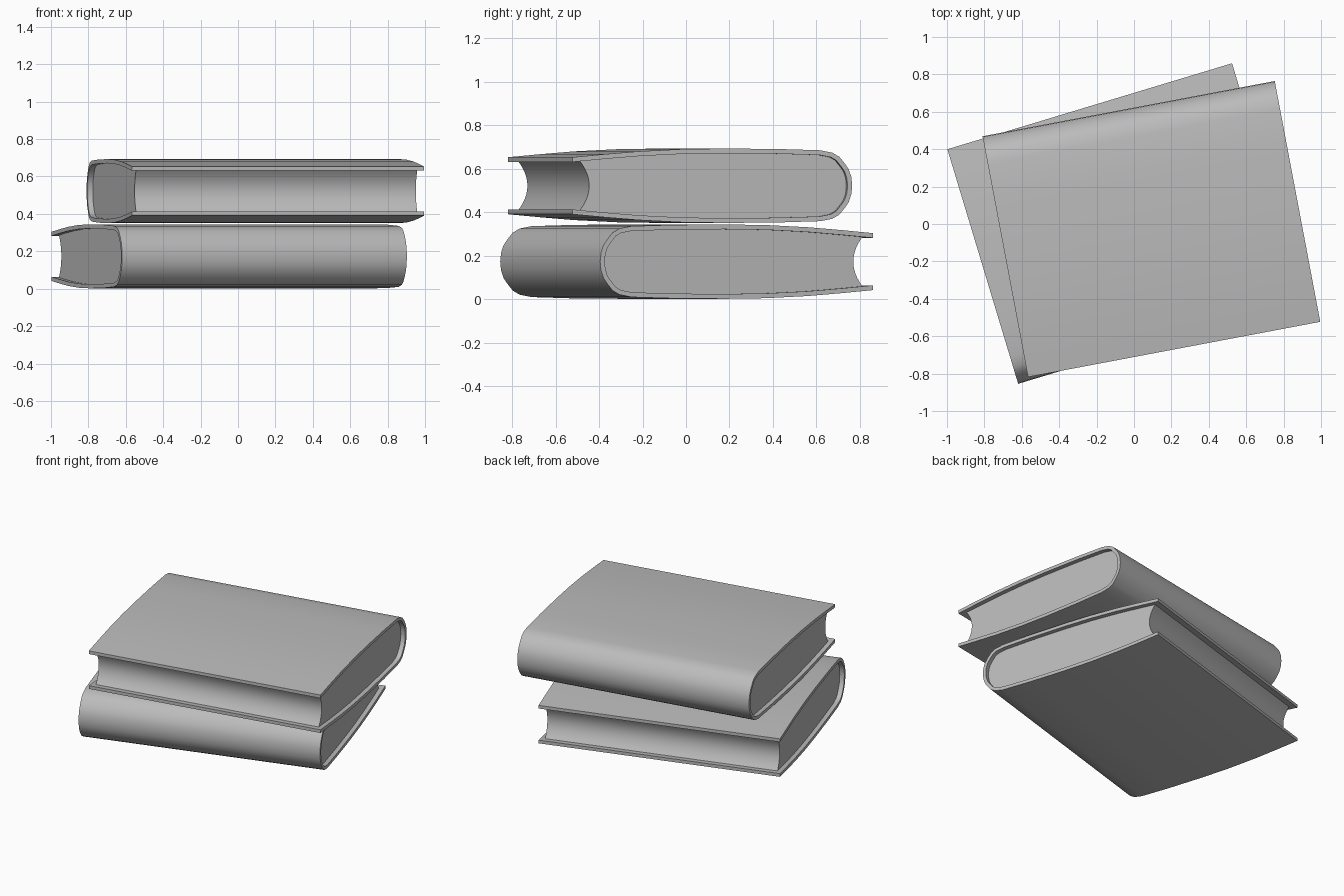
import bpy, bmesh, math
from mathutils import Vector

cube = bpy.data.objects.get("Cube")
if cube:
    bpy.data.objects.remove(cube, do_unlink=True)

LENGTH, WIDTH = 1.59, 1.31
BOARD = 0.022      # cover thickness
RECESS = 0.03      # pages set back from the cover ends

grey = bpy.data.materials.new("plain grey")
grey.use_nodes = True
colour = (0.5, 0.5, 0.5, 1)
grey.diffuse_color = colour
grey.node_tree.nodes["Principled BSDF"].inputs["Base Color"].default_value = colour

# Upper half of the cover section: distance from the spine, height from the middle
HALF = [(0, 0), (.004, .04), (.016, .075), (.033, .1), (.06, .133), (.093, .152),
        (.15, .163), (.35, .169), (.6, .171), (.8, .168), (1.0, .158), (1.16, .145),
        (WIDTH, .131)]
OUTER = [Vector((d, -h)) for d, h in reversed(HALF)] + [Vector(p) for p in HALF[1:]]


def inset(chain, amount):
    """Shift an open chain towards the inside of the book."""
    result = []
    for i, p in enumerate(chain):
        t = (chain[min(i + 1, len(chain) - 1)] - chain[max(i - 1, 0)]).normalized()
        result.append(p + Vector((t.y, -t.x)) * amount)
    result[0].x = result[-1].x = WIDTH
    return result


def extrude(name, outline, length, location, angle):
    """Extrude a closed section along the length of the spine."""
    bm = bmesh.new()
    ends = [[bm.verts.new((x, p.x - WIDTH / 2, p.y)) for p in outline]
            for x in (-length / 2, length / 2)]
    n = len(outline)
    for i in range(n):
        j = (i + 1) % n
        bm.faces.new((ends[0][i], ends[0][j], ends[1][j], ends[1][i]))
    for end in ends:
        bm.faces.new(end)
    bmesh.ops.recalc_face_normals(bm, faces=bm.faces)
    mesh = bpy.data.meshes.new(name)
    bm.to_mesh(mesh)
    bm.free()
    mesh.materials.append(grey)
    obj = bpy.data.objects.new(name, mesh)
    bpy.context.collection.objects.link(obj)
    obj.location = location
    obj.rotation_euler.z = math.radians(angle)
    bpy.ops.object.select_all(action='DESELECT')
    obj.select_set(True)
    bpy.context.view_layer.objects.active = obj
    bpy.ops.object.shade_smooth_by_angle(angle=math.radians(35))


# Wrapped cover: outer chain and its inset joined into one band
cover = OUTER + inset(OUTER, BOARD)[::-1]

# Page block: fills the cover, with a hollow fore edge
block = inset(OUTER, BOARD - 0.001)[1:-1]
edge_h, steps = 0.115, 12
for i in range(steps + 1):
    s = 1 - 2 * i / steps
    block.append(Vector((1.225 + 0.045 * s * s, edge_h * s)))

# Two stacked books, the upper one turned the other way
for label, location, angle in (("lower", (-0.0475, 0.0025, 0.173), 16.8),
                               ("upper", (0.093, -0.027, 0.522), 190.7)):
    extrude(label + "_book_cover", cover, LENGTH, location, angle)
    extrude(label + "_book_pages", block, LENGTH - 2 * RECESS, location, angle)
